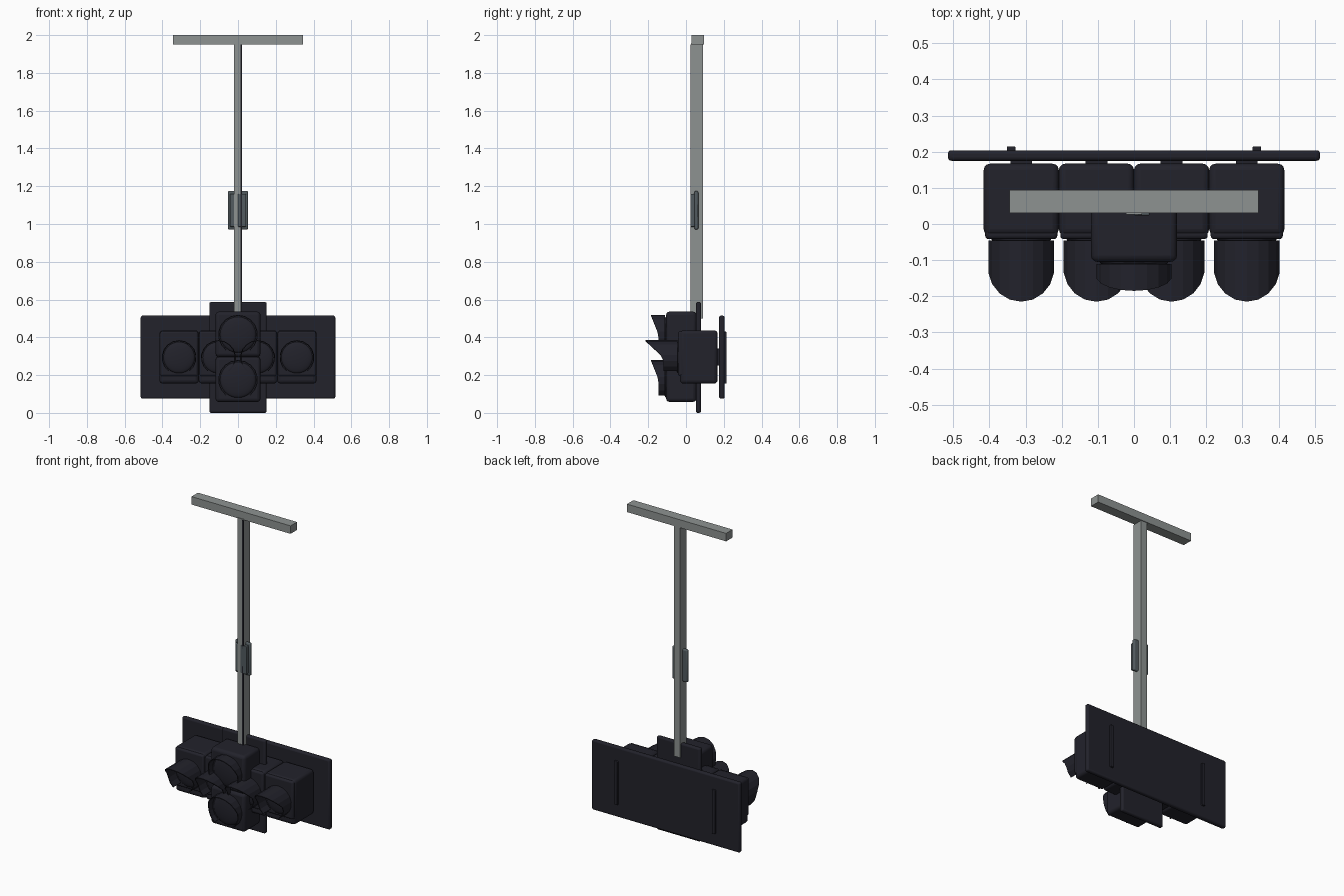
import bpy, bmesh, math

cube = bpy.data.objects.get("Cube")
if cube:
    bpy.data.objects.remove(cube, do_unlink=True)


def material(name, rgb):
    m = bpy.data.materials.new(name)
    m.use_nodes = True
    m.diffuse_color = (*rgb, 1)
    m.node_tree.nodes["Principled BSDF"].inputs["Base Color"].default_value = (*rgb, 1)
    return m


DARK = material("dark_housing", (0.016, 0.016, 0.024))
STEEL = material("grey_steel", (0.27, 0.29, 0.285))
CLAMP = material("blue_grey_clamp", (0.085, 0.105, 0.115))


def finish(name, bm, mat, bevel=0, smooth=True):
    bmesh.ops.recalc_face_normals(bm, faces=bm.faces)
    mesh = bpy.data.meshes.new(name)
    bm.to_mesh(mesh)
    bm.free()
    mesh.materials.append(mat)
    ob = bpy.data.objects.new(name, mesh)
    bpy.context.collection.objects.link(ob)
    if bevel:
        mod = ob.modifiers.new("bevel", "BEVEL")
        mod.width, mod.segments = bevel, 3
    if smooth:
        bpy.ops.object.select_all(action="DESELECT")
        ob.select_set(True)
        bpy.context.view_layer.objects.active = ob
        bpy.ops.object.shade_smooth_by_angle(angle=math.radians(35))
    return ob


def box(name, x, y, z, mat, bevel=0):
    """Box from (low, high) ranges on each axis."""
    bm = bmesh.new()
    bmesh.ops.create_cube(bm, size=1)
    for v in bm.verts:
        for i, (lo, hi) in enumerate((x, y, z)):
            v.co[i] = lo + (hi - lo) * (v.co[i] + 0.5)
    return finish(name, bm, mat, bevel, bevel > 0)


def visor(name, cx, cz, r, back, mid, tip, low=52, sides=14):
    """Open-bottomed hood whose top half runs forward to a tip."""
    bm = bmesh.new()
    pairs = []
    for i in range(sides + 1):
        a = math.radians(-low + (180 + 2 * low) * i / sides)
        x, z = cx + r * math.cos(a), cz + r * math.sin(a)
        front = mid + (tip - mid) * max(0, math.sin(a))
        pairs.append((bm.verts.new((x, back, z)), bm.verts.new((x, front, z))))
    for (a, b), (c, d) in zip(pairs, pairs[1:]):
        bm.faces.new((a, b, d, c))
    ob = finish(name, bm, DARK, smooth=False)
    mod = ob.modifiers.new("thickness", "SOLIDIFY")
    mod.thickness, mod.offset = 0.005, 1
    # Keep the wall inside the hood radius
    mod.offset = -1
    return ob


def lens(name, cx, cz, r, y):
    """Shallow dome facing the front."""
    bm = bmesh.new()
    bmesh.ops.create_uvsphere(bm, u_segments=24, v_segments=12, radius=r)
    for v in bm.verts:
        v.co.y = v.co.y * 0.2 + y
        v.co.x += cx
        v.co.z += cz
    return finish(name, bm, DARK)


# Hanger: cross bar, pole and the dark groove along the pole
box("cross_bar", (-0.345, 0.345), (0.03, 0.094), (1.95, 2.0), STEEL)
box("pole", (-0.022, 0.022), (0.026, 0.09), (0.5, 1.955), STEEL)
box("pole_groove", (0.013, 0.022), (0.023, 0.027), (0.52, 1.95), DARK)

# Clamp around the pole
box("clamp_plate", (-0.053, 0.053), (0.045, 0.065), (0.97, 1.175), CLAMP, 0.008)
box("clamp_body", (-0.043, 0.043), (0.03, 0.05), (0.985, 1.16), CLAMP, 0.006)
box("clamp_cover", (0, 0.043), (0.023, 0.04), (0.985, 1.16), CLAMP, 0.004)

# Wide rear panel with two mounting rails
box("rear_panel", (-0.515, 0.515), (0.175, 0.204), (0.075, 0.515), DARK, 0.01)
for side in (-1, 1):
    c = side * 0.34
    box("panel_rail", (c - 0.012, c + 0.012), (0.195, 0.215), (0.155, 0.43), DARK, 0.004)

# Row of four lamps in front of the panel
for cx in (-0.312, -0.104, 0.104, 0.312):
    box("row_housing", (cx - 0.104, cx + 0.104), (-0.032, 0.167), (0.155, 0.437), DARK, 0.018)
    box("row_door", (cx - 0.1, cx + 0.1), (-0.042, 0.0), (0.195, 0.432), DARK, 0.01)
    lens("row_lens", cx, 0.293, 0.083, -0.042)
    visor("row_visor", cx, 0.293, 0.092, -0.046, -0.12, -0.215)
    box("row_bracket", (cx - 0.03, cx + 0.03), (0.16, 0.18), (0.25, 0.34), DARK)

# Vertical pair of lamps on its own plate
box("front_panel", (-0.152, 0.152), (0.052, 0.08), (0, 0.587), DARK, 0.01)
for low in (0.058, 0.297):
    box("front_housing", (-0.119, 0.119), (-0.105, 0.055), (low, low + 0.239), DARK, 0.018)
    cz = low + 0.117
    lens("front_lens", 0, cz, 0.095, -0.105)
    visor("front_visor", 0, cz, 0.105, -0.11, -0.145, -0.185)
